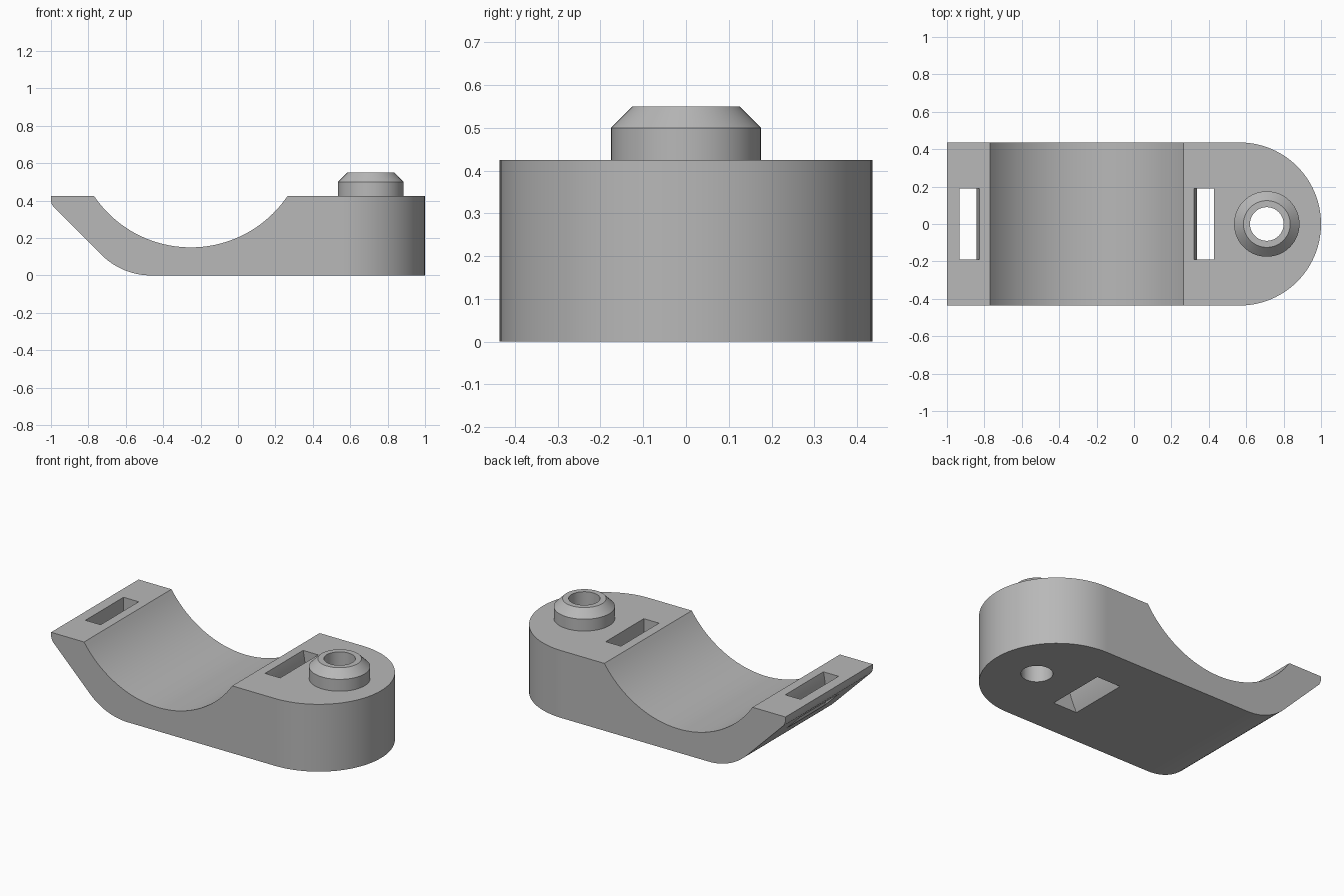
import bpy, bmesh, math
from mathutils import Vector

if "Cube" in bpy.data.objects:
    bpy.data.objects.remove(bpy.data.objects["Cube"])

grey = bpy.data.materials.new("grey plastic")
grey.diffuse_color = (0.48, 0.48, 0.48, 1)
grey.use_nodes = True
grey.node_tree.nodes["Principled BSDF"].inputs["Base Color"].default_value = grey.diffuse_color


def arc(cx, cy, r, a0, a1, n):
    """Points along a circle arc, angles in degrees."""
    return [(cx + r * math.cos(math.radians(a0 + (a1 - a0) * i / n)),
             cy + r * math.sin(math.radians(a0 + (a1 - a0) * i / n)))
            for i in range(n + 1)]


def prism(name, points, to3d, direction):
    """Extrude a closed outline along a direction."""
    bm = bmesh.new()
    face = bm.faces.new([bm.verts.new(to3d(a, b)) for a, b in points])
    res = bmesh.ops.extrude_face_region(bm, geom=[face], use_keep_orig=True)
    verts = [v for v in res["geom"] if isinstance(v, bmesh.types.BMVert)]
    bmesh.ops.translate(bm, verts=verts, vec=Vector(direction))
    bmesh.ops.recalc_face_normals(bm, faces=bm.faces)
    mesh = bpy.data.meshes.new(name)
    bm.to_mesh(mesh)
    bm.free()
    mesh.materials.append(grey)
    obj = bpy.data.objects.new(name, mesh)
    bpy.context.collection.objects.link(obj)
    return obj


def side_prism(name, points, half_width):
    return prism(name, points, lambda x, z: (x, -half_width, z), (0, 2 * half_width, 0))


def plan_prism(name, points, z0, z1):
    return prism(name, points, lambda x, y: (x, y, z0), (0, 0, z1 - z0))


def combine(target, tool, operation):
    """Apply a boolean and remove the tool."""
    bpy.context.view_layer.objects.active = target
    mod = target.modifiers.new(operation, 'BOOLEAN')
    mod.operation, mod.object, mod.solver = operation, tool, 'EXACT'
    bpy.ops.object.modifier_apply(modifier=mod.name)
    bpy.data.objects.remove(tool)


TOP, HALF = 0.425, 0.436
MID = -0.2525           # centre of the cradle in x
PEG = 0.71              # centre of the peg in x

# side outline: flat base, rounded heel, sloped nose, cradle trough
outline = [(1.2, 0)]
outline += arc(-0.464, 0.376, 0.376, 270, 225, 12)
outline += arc(-0.94, 0.405, 0.06, 225, 180, 6)
outline += [(-1.0, TOP)]
a = math.degrees(math.asin((0.7744 - TOP) / 0.6244))
outline += arc(MID, 0.7744, 0.6244, 180 + a, 360 - a, 40)
outline += [(1.2, TOP)]
body = side_prism("clamp_body", outline, 0.6)

# top outline with the round end
plan = [(-1.2, -HALF)] + arc(1 - HALF, 0, HALF, -90, 90, 48) + [(-1.2, HALF)]
combine(body, plan_prism("plan_shape", plan, -0.2, 0.8), 'INTERSECT')

# hollow peg with a chamfered rim
bm = bmesh.new()
N = 64
rings = []
for r, z in ((0.175, 0.3), (0.175, 0.5), (0.125, 0.55)):
    rings.append([bm.verts.new((x, y, z)) for x, y in arc(PEG, 0, r, 0, 360, N)[:-1]])
for low, high in zip(rings, rings[1:]):
    for i in range(N):
        j = (i + 1) % N
        bm.faces.new((low[i], low[j], high[j], high[i]))
bm.faces.new(rings[0][::-1])
bm.faces.new(rings[-1])
mesh = bpy.data.meshes.new("peg")
bm.to_mesh(mesh)
bm.free()
mesh.materials.append(grey)
peg = bpy.data.objects.new("peg", mesh)
bpy.context.collection.objects.link(peg)
combine(body, peg, 'UNION')

# screw hole through peg and body
combine(body, plan_prism("hole", arc(PEG, 0, 0.09, 0, 360, 48)[:-1], -0.2, 0.8), 'DIFFERENCE')

# strap slots: straight outer wall, curved inner wall
for side in (1, -1):
    wall = arc(0, 0.29, 0.59, -40, 22, 24)
    pts = wall + [(0.68, wall[-1][1]), (0.68, wall[0][1])]
    slot = side_prism("slot", [(MID + side * x, z) for x, z in pts], 0.19)
    combine(body, slot, 'DIFFERENCE')

# smooth curves, crisp edges
bpy.ops.object.select_all(action='DESELECT')
body.select_set(True)
bpy.context.view_layer.objects.active = body
bpy.ops.object.shade_smooth_by_angle(angle=math.radians(25))
weighted = body.modifiers.new("even_shading", 'WEIGHTED_NORMAL')
weighted.keep_sharp = True
